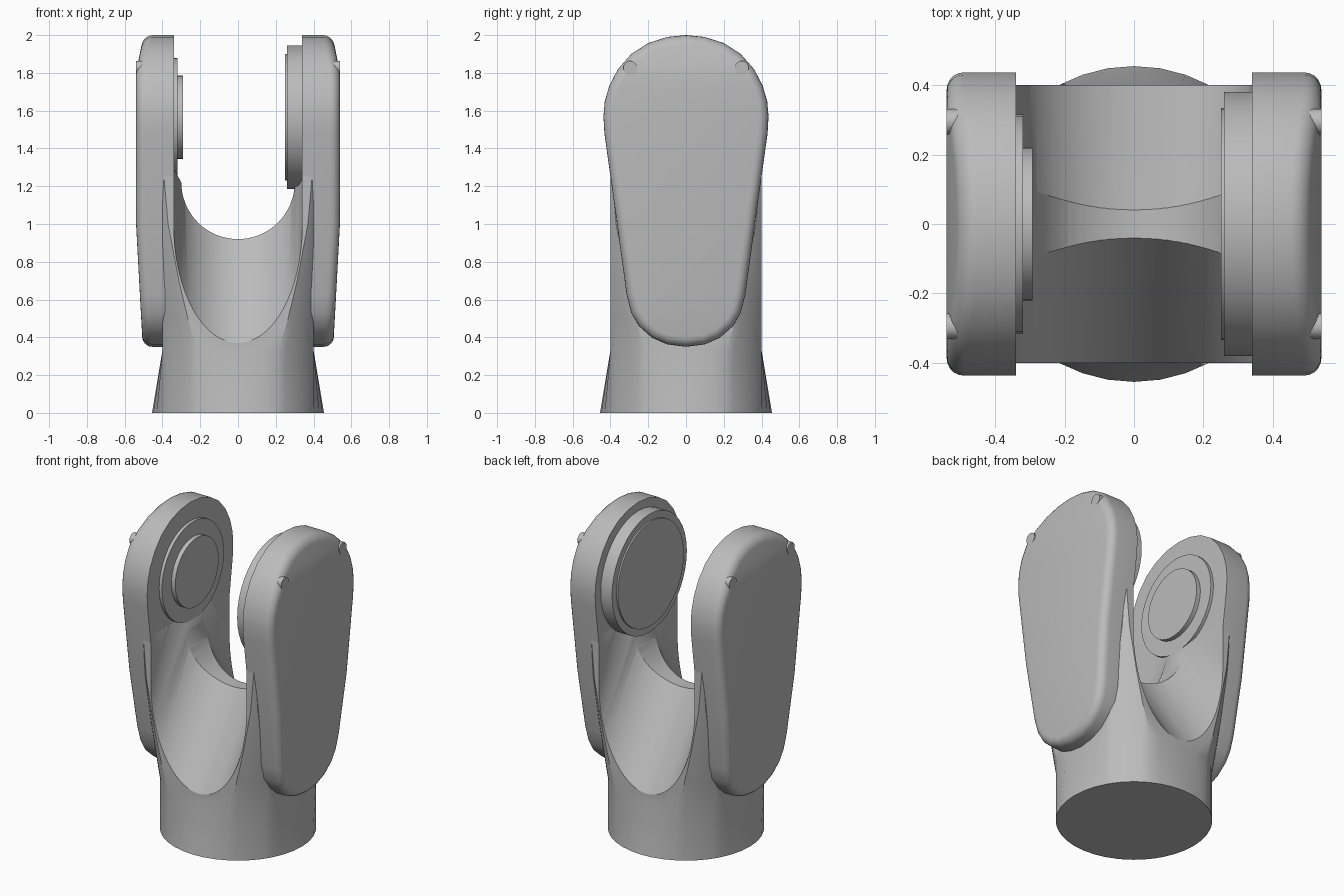
import bpy, bmesh, math
from math import sin, cos, pi, radians
from mathutils import Vector

if "Cube" in bpy.data.objects:
    bpy.data.objects.remove(bpy.data.objects["Cube"])

grey = bpy.data.materials.new("light_grey")
grey.use_nodes = True
grey.diffuse_color = (0.5, 0.5, 0.5, 1)
grey.node_tree.nodes["Principled BSDF"].inputs["Base Color"].default_value = (0.5, 0.5, 0.5, 1)


def loft(name, rings, split_cap=False):
    """Skin a stack of closed rings and cap both ends."""
    bm = bmesh.new()
    rows = [[bm.verts.new(p) for p in ring] for ring in rings]
    n = len(rows[0])
    for a, b in zip(rows, rows[1:]):
        for i in range(n):
            j = (i + 1) % n
            bm.faces.new((a[i], a[j], b[j], b[i]))
    bm.faces.new(rows[0])
    end = rows[-1]
    if split_cap:  # horizontal strips, so the cap may bend with height
        for i in range(n // 2):
            quad = [end[i], end[i + 1], end[(n - i - 1) % n], end[(n - i) % n]]
            bm.faces.new(list(dict.fromkeys(quad)))
    else:
        bm.faces.new(end)
    bmesh.ops.recalc_face_normals(bm, faces=bm.faces)
    mesh = bpy.data.meshes.new(name)
    bm.to_mesh(mesh)
    bm.free()
    mesh.materials.append(grey)
    obj = bpy.data.objects.new(name, mesh)
    bpy.context.collection.objects.link(obj)
    return obj


def activate(obj):
    bpy.ops.object.select_all(action='DESELECT')
    obj.select_set(True)
    bpy.context.view_layer.objects.active = obj


def smooth(obj, angle=30):
    activate(obj)
    bpy.ops.object.shade_smooth_by_angle(angle=radians(angle))


def disc(name, x0, x1, radius, y=0, z=1.565, sides=40):
    def ring(x):
        return [(x, y + radius * cos(2 * pi * i / sides), z + radius * sin(2 * pi * i / sides))
                for i in range(sides)]
    smooth(loft(name, [ring(x0), ring(x1)]))


# Yoke body: round foot turning into a square with shrinking round corners
HALF = 0.4


def section(z, r, half):
    flat = math.acos(HALF / r)
    ring = []
    for q in range(4):
        angles = [-flat + 2 * flat * i / 6 for i in range(6)]
        angles += [flat + (pi / 2 - 2 * flat) * i / 6 for i in range(6)]
        for t in angles:
            d = min(r, half / max(cos(t), 0.1))
            if t > pi / 4:
                d = min(r, half / sin(t))
            t += q * pi / 2
            ring.append((d * cos(t), d * sin(t), z))
    return ring


body = loft("yoke_body", [section(0, 0.455, 1)] + [
    section(z, r, HALF) for z, r in
    ((0.33, 0.455), (0.5, 0.48), (0.7, 0.508), (1.0, 0.545), (1.3, 0.563))])


# Cutters: one straight slot and two steep scoops that meet in a saddle
def u_profile(width, height, centre, flare):
    pts = [(width * cos(t), centre - height * sin(t))
           for t in (pi * i / 32 for i in range(33))]
    return [(flare, 2.5), (flare, centre + 0.08)] + pts + [(-flare, centre + 0.08), (-flare, 2.5)]


slot = u_profile(0.3, 0.3, 1.22, 0.345)
scoop = u_profile(0.34, 0.62, 0.99, 0.34)
cutters = [loft("slot_cutter", [[(x, y, z) for x, z in slot] for y in (-0.7, 0.7)])]
for side in (-1, 1):
    cutters.append(loft("scoop_cutter", [
        [(x, side * y, z + 1.53 * (0.4 - y)) for x, z in scoop] for y in (0.7, -0.4)]))
activate(body)
for cutter in cutters:
    mod = body.modifiers.new("cut", 'BOOLEAN')
    mod.operation = 'DIFFERENCE'
    mod.solver = 'EXACT'
    mod.object = cutter
    bpy.ops.object.modifier_apply(modifier=mod.name)
for cutter in cutters:
    bpy.data.objects.remove(cutter)
smooth(body)

# Side pads: teardrop outline with a rounded outer rim
half_outline = [(0.1, 0.363), (0.18, 0.398), (0.25, 0.46), (0.29, 0.53), (0.315, 0.63),
                (0.365, 1.0), (0.432, 1.48), (0.437, 1.57), (0.43, 1.65), (0.405, 1.735),
                (0.36, 1.82), (0.29, 1.9), (0.2, 1.958), (0.1, 1.99)]
outline = [(0, 0.35)] + half_outline + [(0, 2.0)] + [(-y, z) for y, z in reversed(half_outline)]


def outer_x(z):
    if z < 1.0:
        return 0.54 - 0.055 * (1.0 - z)
    return 0.54 - 0.2 * max(0, z - 1.8)


def pad_ring(side, inset, depth):
    ring = []
    n = len(outline)
    for i, (y, z) in enumerate(outline):
        a, b = Vector(outline[i - 1]), Vector(outline[(i + 1) % n])
        d = (b - a).normalized()
        y, z = y - d.y * inset, z + d.x * inset
        x = 0.34 if depth is None else outer_x(z) - depth
        ring.append((side * x, y, z))
    return ring


for side, label in ((-1, "right"), (1, "left")):
    rim = [(0.05 * (1 - cos(t)), 0.05 * (1 - sin(t))) for t in (pi / 2 * i / 5 for i in range(6))]
    pad = loft(label + "_pad", [pad_ring(side, 0, None)] +
               [pad_ring(side, i, d) for i, d in rim], split_cap=True)
    smooth(pad)
    for y in (-0.295, 0.295):
        disc(label + "_peg", side * 0.45, side * 0.54, 0.037, y, 1.827, 16)

# Bearing discs on the inner faces
disc("right_bearing_plate", -0.35, -0.32, 0.315)
disc("right_bearing_cap", -0.33, -0.292, 0.22)
disc("left_bearing_plate", 0.35, 0.26, 0.38)
disc("left_bearing_cap", 0.27, 0.25, 0.335)
